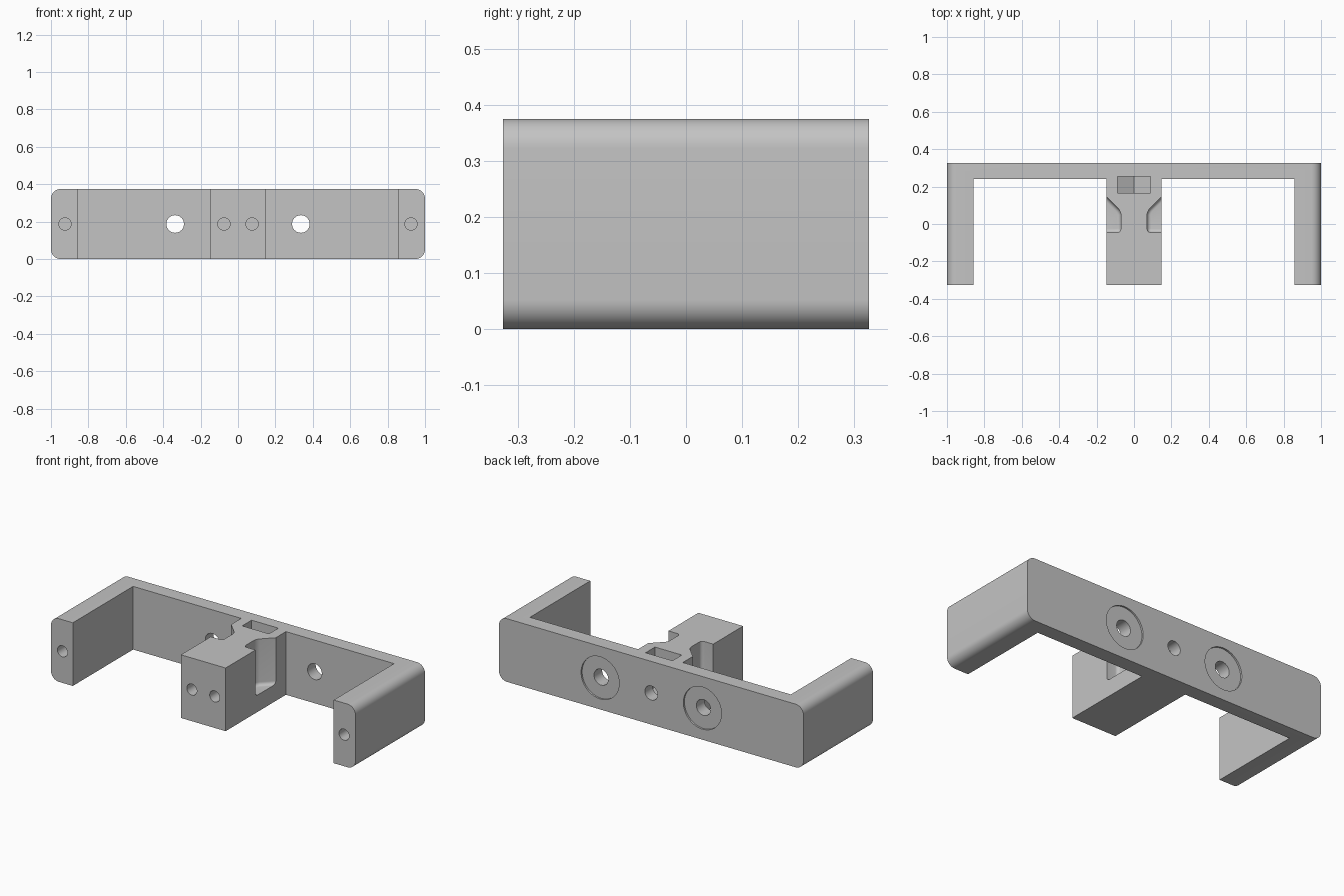
import bpy, bmesh, math
from mathutils import Vector

if "Cube" in bpy.data.objects:
    bpy.data.objects.remove(bpy.data.objects["Cube"])

H, D, T = 0.375, 0.326, 0.24        # height, half depth, inner face of back wall
MID = 0.1875

grey = bpy.data.materials.new("grey")
grey.diffuse_color = (0.55, 0.55, 0.55, 1)
grey.use_nodes = True
grey.node_tree.nodes["Principled BSDF"].inputs["Base Color"].default_value = grey.diffuse_color


def prism(name, points, direction, bevels=()):
    """Extrude a planar polygon; bevels = (edge test, radius, segments)."""
    bm = bmesh.new()
    face = bm.faces.new([bm.verts.new(p) for p in points])
    new = bmesh.ops.extrude_face_region(bm, geom=[face])["geom"]
    bmesh.ops.translate(bm, vec=Vector(direction),
                        verts=[g for g in new if isinstance(g, bmesh.types.BMVert)])
    bmesh.ops.recalc_face_normals(bm, faces=bm.faces)
    for test, radius, segments in bevels:
        edges = [e for e in bm.edges if test(e.verts[0].co, e.verts[1].co)]
        bmesh.ops.bevel(bm, geom=edges, offset=radius, segments=segments,
                        profile=0.5, affect='EDGES', clamp_overlap=True)
    bmesh.ops.recalc_face_normals(bm, faces=bm.faces)
    mesh = bpy.data.meshes.new(name)
    bm.to_mesh(mesh)
    bm.free()
    obj = bpy.data.objects.new(name, mesh)
    bpy.context.collection.objects.link(obj)
    return obj


def hole(name, x, y0, y1, r, n=40):
    ring = [(x + r * math.cos(2 * math.pi * i / n), y0,
             MID + r * math.sin(2 * math.pi * i / n)) for i in range(n)]
    return prism(name, ring, (0, y1 - y0, 0))


# Bracket body: back wall, two end arms and centre block in one outline
half = [(0.147, -D), (0.147, T), (0.857, T), (0.857, -D), (1, -D), (1, D)]
outline = half + [(-x, y) for x, y in reversed(half)]
body = prism("bracket", [(x, y, 0) for x, y in outline], (0, 0, H), [
    (lambda a, b: abs(a.x) > 0.99 and abs(a.x - b.x) < 1e-4 and abs(a.z - b.z) < 1e-4,
     0.052, 10)])
body.data.materials.append(grey)

cutters = []
for s in (-1, 1):
    # Screw holes in the front ends, wall bolts and their shallow washer recesses
    cutters += [hole("block_hole", s * 0.075, -D - 0.1, -D + 0.25, 0.033),
                hole("arm_hole", s * 0.925, -D - 0.1, -D + 0.25, 0.033),
                hole("bolt_hole", s * 0.336, 0, 0.5, 0.047),
                hole("washer_recess", s * 0.336, D - 0.01, 0.5, 0.125, 64)]
    # Filleted side pocket of the centre block
    pocket = [(0.07, -0.045), (0.22, -0.045), (0.22, 0.218), (0.07, 0.068)]
    cutters.append(prism("side_pocket", [(s * x, y, 0.10) for x, y in pocket], (0, 0, 0.5), [
        (lambda a, b: abs(a.x) < 0.08 and abs(b.x) < 0.08 and abs(a.z - b.z) > 0.1, 0.02, 5),
        (lambda a, b: a.z < 0.11 and b.z < 0.11, 0.028, 6)]))

# Central bolt hole and hexagonal nut slot open at the top
cutters.append(hole("centre_hole", 0, 0.10, 0.5, 0.042))
w = 0.088
k = w / math.sqrt(3)
slot = [(-w, 0.6), (-w, MID - k), (0, MID - 2 * k), (w, MID - k), (w, 0.6)]
cutters.append(prism("nut_slot", [(x, 0.165, z) for x, z in slot], (0, 0.088, 0)))

# Cut everything and clean up the cutters
bpy.context.view_layer.objects.active = body
body.select_set(True)
for c in cutters:
    c.hide_render = True
    mod = body.modifiers.new(c.name, 'BOOLEAN')
    mod.operation, mod.solver, mod.object = 'DIFFERENCE', 'EXACT', c
    bpy.ops.object.modifier_apply(modifier=mod.name)
    bpy.data.objects.remove(c)

bpy.ops.object.shade_smooth_by_angle(angle=math.radians(30))
